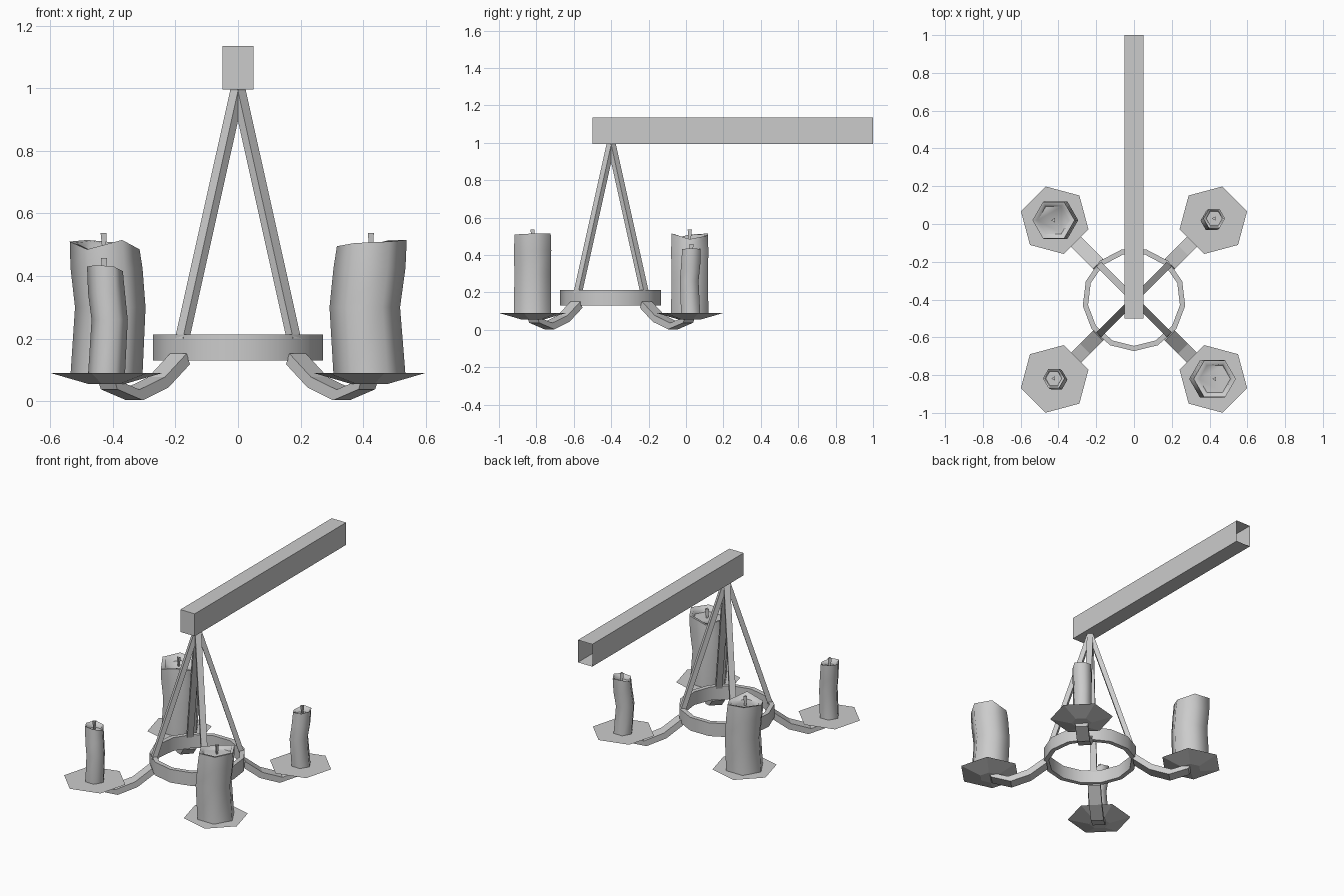
import bpy, bmesh, math
from mathutils import Matrix, Vector

if "Cube" in bpy.data.objects:
    bpy.data.objects.remove(bpy.data.objects["Cube"])

grey = bpy.data.materials.new("plain_grey")
grey.use_nodes = True
grey.diffuse_color = (0.6, 0.6, 0.6, 1)
grey.node_tree.nodes["Principled BSDF"].inputs["Base Color"].default_value = (0.6, 0.6, 0.6, 1)

HUB = Vector((0, -0.4, 0))
DIAGONALS = {"back_left": 45, "back_right": 135, "front_right": 225, "front_left": 315}


def finish(bm, name, smooth=None, fix_normals=True):
    if fix_normals:
        bmesh.ops.recalc_face_normals(bm, faces=bm.faces)
    mesh = bpy.data.meshes.new(name)
    bm.to_mesh(mesh)
    bm.free()
    mesh.materials.append(grey)
    obj = bpy.data.objects.new(name, mesh)
    bpy.context.collection.objects.link(obj)
    if smooth:
        bpy.ops.object.select_all(action="DESELECT")
        obj.select_set(True)
        bpy.context.view_layer.objects.active = obj
        bpy.ops.object.shade_smooth_by_angle(angle=math.radians(smooth))
    return obj


def loft(bm, rings, cap_start=True, cap_end=True, closed=False):
    loops = [[bm.verts.new(p) for p in ring] for ring in rings]
    n = len(loops[0])
    for a, b in zip(loops, loops[1:] + (loops[:1] if closed else [])):
        for i in range(n):
            j = (i + 1) % n
            bm.faces.new((a[i], a[j], b[j], b[i]))
    if cap_start and not closed:
        bm.faces.new(loops[0][::-1])
    if cap_end and not closed:
        bm.faces.new(loops[-1])


def polygon(sides, radius, z, centre=(0, 0), turn=0):
    angles = [math.radians(turn) + math.tau * i / sides for i in range(sides)]
    return [Vector((centre[0] + radius * math.cos(a), centre[1] + radius * math.sin(a), z)) for a in angles]


def bar(name, path, width, depth, angle):
    """Rectangular strip following (radius, height) points, turned about the hub.

    Depth is measured horizontally for rods and vertically for arms."""
    place = Matrix.Translation(HUB) @ Matrix.Rotation(math.radians(angle), 4, "Z")
    bm = bmesh.new()
    rings = []
    for r, z in path:
        rings.append([place @ Vector((r + s * depth[0] / 2, t * width / 2, z + s * depth[1] / 2))
                      for s, t in ((-1, -1), (1, -1), (1, 1), (-1, 1))])
    loft(bm, rings)
    finish(bm, name)


def candle(name, x, y, radius, top, bend, dips):
    bm = bmesh.new()
    base = 0.085
    mid = base + (top - base) * 0.5
    cx, cy = x + bend[0], y + bend[1]
    tx, ty = x - bend[0] / 2, y - bend[1] / 2
    rim = polygon(6, radius * 0.97, top, (tx, ty))
    lip = polygon(6, radius * 0.8, top - 0.004, (tx, ty))
    for i, dip in enumerate(dips):
        rim[i].z -= dip
        lip[i].z -= dip
    loft(bm, [polygon(6, radius, base, (x, y)),
              polygon(6, radius * 0.98, mid, (cx, cy)),
              polygon(6, radius, top - 0.09, (x, y)),
              rim, lip,
              polygon(6, radius * 0.72, top - 0.035, (tx, ty))])
    finish(bm, name, 62)
    # Wick flares slightly toward its tip
    bm = bmesh.new()
    loft(bm, [polygon(3, 0.007, top - 0.036, (tx, ty), 180),
              polygon(3, 0.013, top + 0.022, (tx, ty), 180)])
    finish(bm, name + "_wick")


# Hollow beam, open at the rear end
bm = bmesh.new()
section = ((-0.05, 0.995), (0.05, 0.995), (0.05, 1.135), (-0.05, 1.135))
loft(bm, [[Vector((x, y, z)) for x, z in section] for y in (-0.5, 1.0)], cap_end=False)
finish(bm, "beam")

# Thirteen-sided hoop
bm = bmesh.new()
loft(bm, [polygon(13, r, z, HUB, -90) for r, z in
          ((0.273, 0.13), (0.273, 0.213), (0.245, 0.213), (0.245, 0.13))], closed=True)
finish(bm, "hoop", 35)

for label, angle in DIAGONALS.items():
    # Hanging rod, curved-down arm and shallow drip dish
    bar("rod_" + label, [(0.252, 0.2), (0.0, 1.0)], 0.036, (0.03, 0), angle)
    bar("arm_" + label, [(0.262, 0.135), (0.36, 0.06), (0.475, 0.02), (0.59, 0.055)],
        0.075, (0.015, 0.034), angle)
    a = math.radians(angle)
    centre = (HUB.x + 0.594 * math.cos(a), HUB.y + 0.594 * math.sin(a))
    bm = bmesh.new()
    loft(bm, [polygon(6, 0.06, 0.055, centre, angle + 30),
              polygon(6, 0.185, 0.09, centre, angle + 30)])
    finish(bm, "dish_" + label)

# Two thick candles and two thin ones, each slightly bent
candle("thick_candle_front_left", 0.42, -0.82, 0.115, 0.515, (-0.015, 0), (0, 0, 0.03, 0.02, 0.01, 0.005))
candle("thick_candle_back_right", -0.42, 0.02, 0.115, 0.515, (0.012, 0), (0.03, 0.01, 0, 0.005, 0.03, 0))
candle("thin_candle_front_right", -0.42, -0.82, 0.059, 0.435, (0.01, -0.005), (0.02, 0.01, 0, 0.005, 0, 0.005))
candle("thin_candle_back_left", 0.42, 0.025, 0.059, 0.437, (-0.01, -0.008), (0, 0.005, 0, 0.02, 0.01, 0.005))
